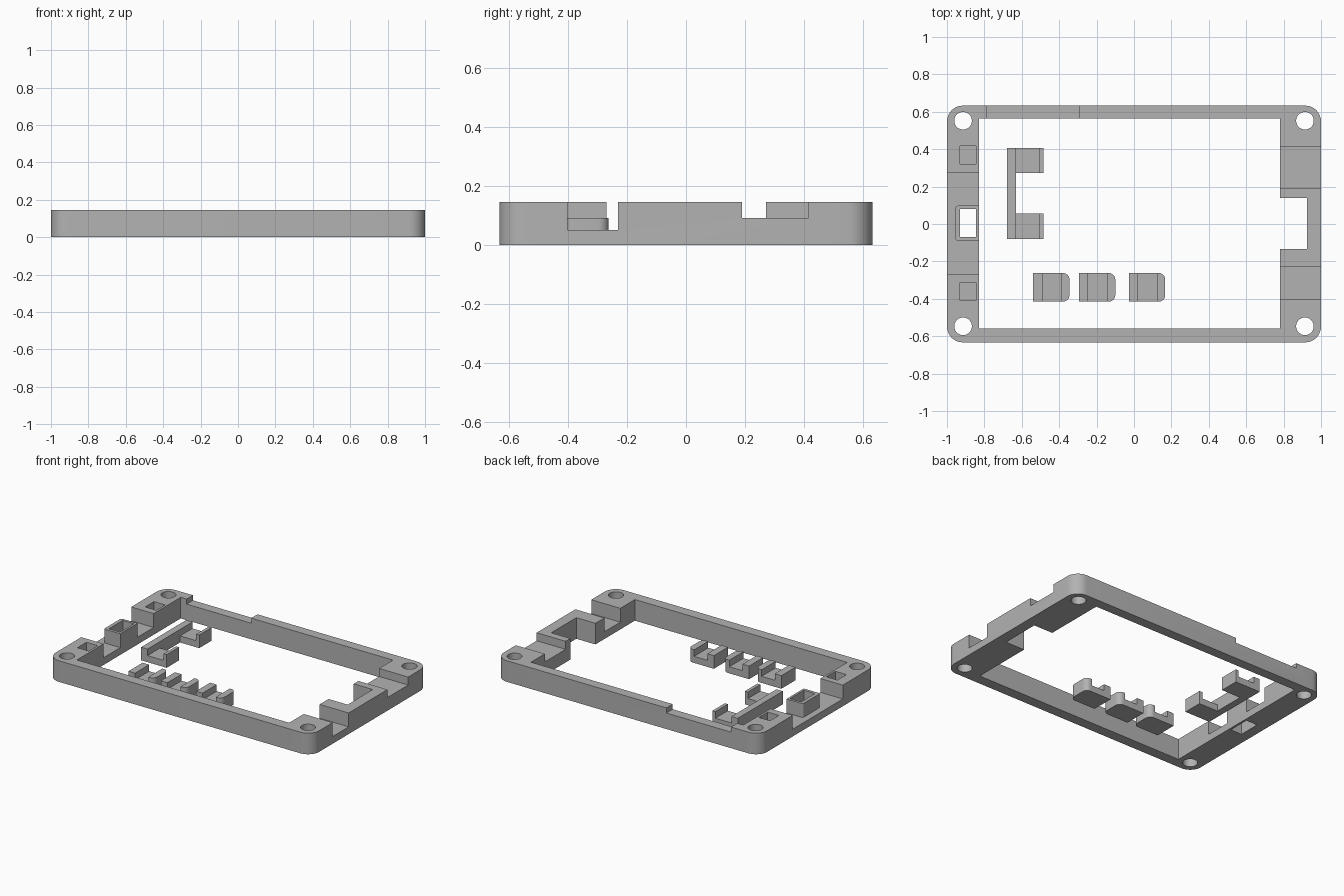
import bpy
import bmesh
import math
from mathutils import Vector

old = bpy.data.objects.get("Cube")
if old:
    bpy.data.objects.remove(old, do_unlink=True)

# Single matte plastic colour
grey = bpy.data.materials.new("grey_plastic")
COLOUR = (0.45, 0.45, 0.45, 1)
grey.use_nodes = True
grey.diffuse_color = COLOUR
shader = next(n for n in grey.node_tree.nodes if n.type == "BSDF_PRINCIPLED")
shader.inputs["Base Color"].default_value = COLOUR

TOP, LOW, MID = 0.145, 0.05, 0.09
FAR = 2


def make_object(name, bm):
    mesh = bpy.data.meshes.new(name)
    bm.to_mesh(mesh)
    bm.free()
    mesh.materials.append(grey)
    obj = bpy.data.objects.new(name, mesh)
    bpy.context.collection.objects.link(obj)
    return obj


def block(name, x, y, z, radius=0, side=0):
    """Box from (min, max) ranges; rounds upright edges on one x side, or all if side is 0."""
    bm = bmesh.new()
    bmesh.ops.create_cube(bm, size=1)
    size = Vector((x[1] - x[0], y[1] - y[0], z[1] - z[0]))
    centre = Vector((x[0] + x[1], y[0] + y[1], z[0] + z[1])) / 2
    bmesh.ops.scale(bm, vec=size, verts=bm.verts)
    if radius:
        upright = [e for e in bm.edges
                   if abs(e.verts[0].co.z - e.verts[1].co.z) > size.z / 2
                   and e.verts[0].co.x * side >= 0]
        bmesh.ops.bevel(bm, geom=upright, offset=radius, segments=8,
                        profile=0.5, affect="EDGES")
    bmesh.ops.translate(bm, vec=centre, verts=bm.verts)
    return make_object(name, bm)


def peg(x, y, radius):
    bm = bmesh.new()
    bmesh.ops.create_cone(bm, cap_ends=True, segments=40, radius1=radius,
                          radius2=radius, depth=1)
    bmesh.ops.translate(bm, vec=(x, y, 0), verts=bm.verts)
    return make_object("hole_cutter", bm)


def cut(obj, cutter):
    cutter.hide_render = True
    mod = obj.modifiers.new("cut", "BOOLEAN")
    mod.operation = "DIFFERENCE"
    mod.solver = "EXACT"
    mod.object = cutter
    bpy.context.view_layer.objects.active = obj
    bpy.ops.object.modifier_apply(modifier=mod.name)
    bpy.data.objects.remove(cutter, do_unlink=True)


def cut_box(obj, x, y, z):
    cut(obj, block("box_cutter", x, y, z))


def smooth(obj):
    bpy.ops.object.select_all(action="DESELECT")
    obj.select_set(True)
    bpy.context.view_layer.objects.active = obj
    bpy.ops.object.shade_smooth_by_angle(angle=math.radians(30))


# Outer frame with its main opening
frame = block("frame", (-1, 1), (-0.633, 0.633), (0, TOP), radius=0.085)
cut_box(frame, (-0.83, 0.78), (-0.56, 0.565), (-1, 1))

# Right side: recess and two cable notches
cut_box(frame, (0.7, 0.925), (-0.133, 0.139), (-1, 1))
cut_box(frame, (0.7, FAR), (-0.402, -0.23), (LOW, 1))
cut_box(frame, (0.7, FAR), (0.19, 0.415), (MID, 1))

# Left side: long notch, blind pockets and the socket opening
cut_box(frame, (-FAR, -0.7), (-0.27, 0.272), (LOW, 1))
for y in ((0.322, 0.418), (-0.41, -0.312)):
    cut_box(frame, (-0.93, -0.845), y, (LOW, 1))
OPENING = (-0.93, -0.845), (-0.07, 0.08), (-1, 1)
cut_box(frame, *OPENING)

# Shallow step in the back rail
cut_box(frame, (-0.785, -0.295), (0.5, FAR), (0.11, 1))

# Corner screw holes
for x in (-0.914, 0.914):
    for y in (-0.547, 0.552):
        cut(frame, peg(x, y, 0.047))
smooth(frame)

# Raised socket standing in the left notch
socket = block("socket", (-0.955, -0.83), (-0.09, 0.098), (LOW, TOP), radius=0.014, side=-1)
cut_box(socket, *OPENING)
smooth(socket)

# Three loose U-shaped clips
for i, x in enumerate((-0.54, -0.295, -0.028)):
    clip = block(f"clip_{i + 1}", (x, x + 0.195), (-0.415, -0.262), (0, MID), radius=0.035, side=1)
    cut_box(clip, (x + 0.05, x + 0.15), (-1, 1), (0.045, 1))
    smooth(clip)

# Loose bracket: one spine with two channelled arms
bracket = block("bracket", (-0.678, -0.485), (-0.08, 0.407), (0, MID))
cut_box(bracket, (-0.63, 0), (0.055, 0.273), (-1, 1))
cut_box(bracket, (-0.63, -0.508), (-1, 1), (0.045, 1))
